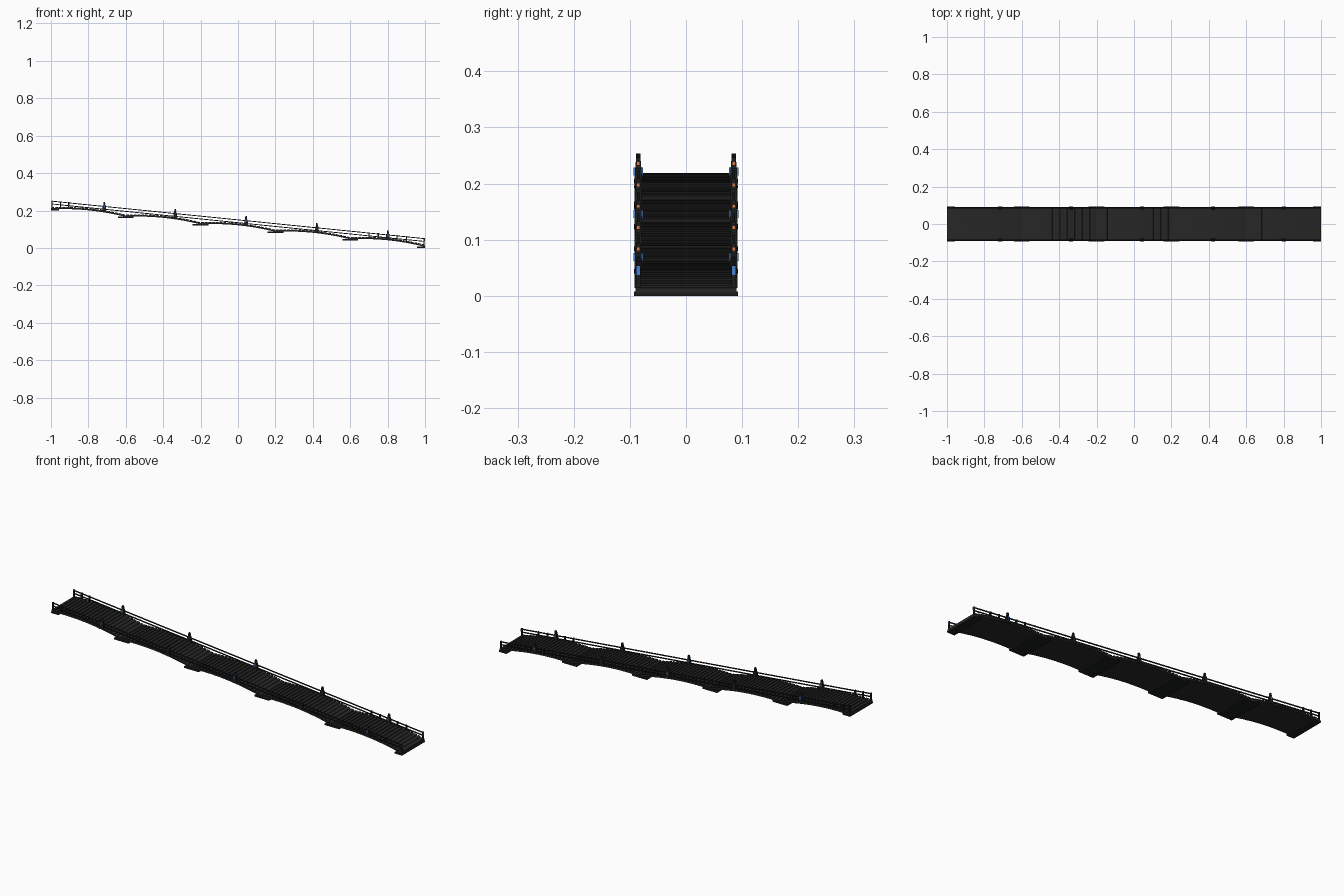
import bpy, bmesh, math
from mathutils import Vector, Matrix

if "Cube" in bpy.data.objects:
    bpy.data.objects.remove(bpy.data.objects["Cube"])

def material(name, rgb):
    m = bpy.data.materials.new(name)
    m.diffuse_color = (*rgb, 1)
    m.use_nodes = True
    m.node_tree.nodes["Principled BSDF"].inputs["Base Color"].default_value = m.diffuse_color
    return m

DECK = material("charcoal deck", (0.02, 0.02, 0.02))
METAL = material("black metal", (0.011, 0.012, 0.012))
BLUE = material("blue light", (0.06, 0.22, 0.65))
ORANGE = material("orange light", (0.75, 0.2, 0.06))

def new_object(name, bm, mat):
    bmesh.ops.recalc_face_normals(bm, faces=bm.faces)
    me = bpy.data.meshes.new(name)
    bm.to_mesh(me)
    bm.free()
    me.materials.append(mat)
    ob = bpy.data.objects.new(name, me)
    bpy.context.collection.objects.link(ob)
    return ob

def add_box(bm, c, size, pitch=0.0, taper=1.0):
    """Box centred at c, tilted about y, with an optionally narrower top."""
    vs = bmesh.ops.create_cube(bm, size=1)["verts"]
    for v in vs:
        k = taper if v.co.z > 0 else 1.0
        v.co = Vector((v.co.x * size[0] * k, v.co.y * size[1] * k, v.co.z * size[2]))
    bmesh.ops.transform(bm, verts=vs,
                        matrix=Matrix.Translation(c) @ Matrix.Rotation(pitch, 4, 'Y'))

SPANS, SPAN = 5, 0.4
HUMP = 0.015          # rise of each arched span above its chord

def deck_top(x):
    t = ((x + 1) / SPAN) % 1.0
    return 0.117 - 0.1 * x + HUMP * 4 * t * (1 - t) - 0.003

def rail_z(x):
    return 0.15 - 0.1005 * x

# Arched deck slabs, one per span
for s in range(SPANS):
    bm = bmesh.new()
    x0 = -1 + s * SPAN
    rings = []
    for i in range(17):
        t = i / 16
        x = x0 + t * SPAN
        z = 0.114 - 0.1 * x + HUMP * 4 * t * (1 - t)
        rings.append([bm.verts.new((x, y, z + dz)) for y, dz in
                      ((-0.09, 0), (0.09, 0), (0.09, -0.008), (-0.09, -0.008))])
    for a, b in zip(rings, rings[1:]):
        for j in range(4):
            k = (j + 1) % 4
            bm.faces.new((a[j], a[k], b[k], b[j]))
    bm.faces.new(rings[0])
    bm.faces.new(rings[-1])
    new_object(f"deck_span_{s + 1}", bm, DECK)

# Cross planks following the arches
bm = bmesh.new()
PER = 20
for i in range(SPANS * PER):
    x = -1 + (i + 0.5) * SPAN / PER
    t = ((x + 1) / SPAN) % 1.0
    slope = -0.1 + HUMP * 4 * (1 - 2 * t) / SPAN
    add_box(bm, (x, 0, deck_top(x) + 0.0015), (0.014, 0.184, 0.004), -math.atan(slope))
new_object("deck_planks", bm, DECK)

# Flat support pads below each joint
bm = bmesh.new()
for k in range(SPANS + 1):
    x = -1 + k * SPAN
    lo, hi = max(x - 0.042, -1), min(x + 0.042, 1)
    add_box(bm, ((lo + hi) / 2, 0, 0.104 - 0.1 * x), (hi - lo, 0.186, 0.008))
new_object("support_pads", bm, METAL)

TALL = [-0.715 + 0.379 * i for i in range(5)]
SHORT = [-0.995, -0.95, -0.905, 0.70, 0.75, 0.85, 0.90, 0.995]

for side, y in (("front", -0.085), ("back", 0.085)):
    out = math.copysign(1, y)

    # Two straight sloping handrails
    bm = bmesh.new()
    for dz in (0, -0.015):
        add_box(bm, (0, y, rail_z(0) + dz), (2.0, 0.005, 0.0045), math.atan(0.1005))
    new_object(f"{side}_handrails", bm, METAL)

    # Thin end posts
    bm = bmesh.new()
    for x in SHORT:
        lo, hi = deck_top(x), rail_z(x) + 0.004
        add_box(bm, (x, y, (lo + hi) / 2), (0.006, 0.008, hi - lo))
    new_object(f"{side}_end_posts", bm, METAL)

    # Tall tapered lamp posts with a narrow head
    bm = bmesh.new()
    for x in TALL:
        lo, hi = deck_top(x) - 0.006, rail_z(x) + 0.006
        add_box(bm, (x, y, (lo + hi) / 2), (0.022, 0.015, hi - lo), taper=0.75)
        add_box(bm, (x, y, hi + 0.009), (0.011, 0.011, 0.02), taper=0.7)
    new_object(f"{side}_lamp_posts", bm, METAL)

    # Blue light strips on both faces of alternate posts and on the low rail end
    bm = bmesh.new()
    for x in TALL[::2]:
        for d in (-1, 1):
            add_box(bm, (x, y + d * 0.0068, rail_z(x)), (0.005, 0.003, 0.014))
    add_box(bm, (0.9985, y, 0.045), (0.002, 0.006, 0.016))
    new_object(f"{side}_blue_lights", bm, BLUE)

    # Orange markers on the low-facing side of each post head
    bm = bmesh.new()
    for x in TALL:
        add_box(bm, (x + 0.0053, y, rail_z(x) + 0.014), (0.002, 0.005, 0.005))
    new_object(f"{side}_orange_lights", bm, ORANGE)
